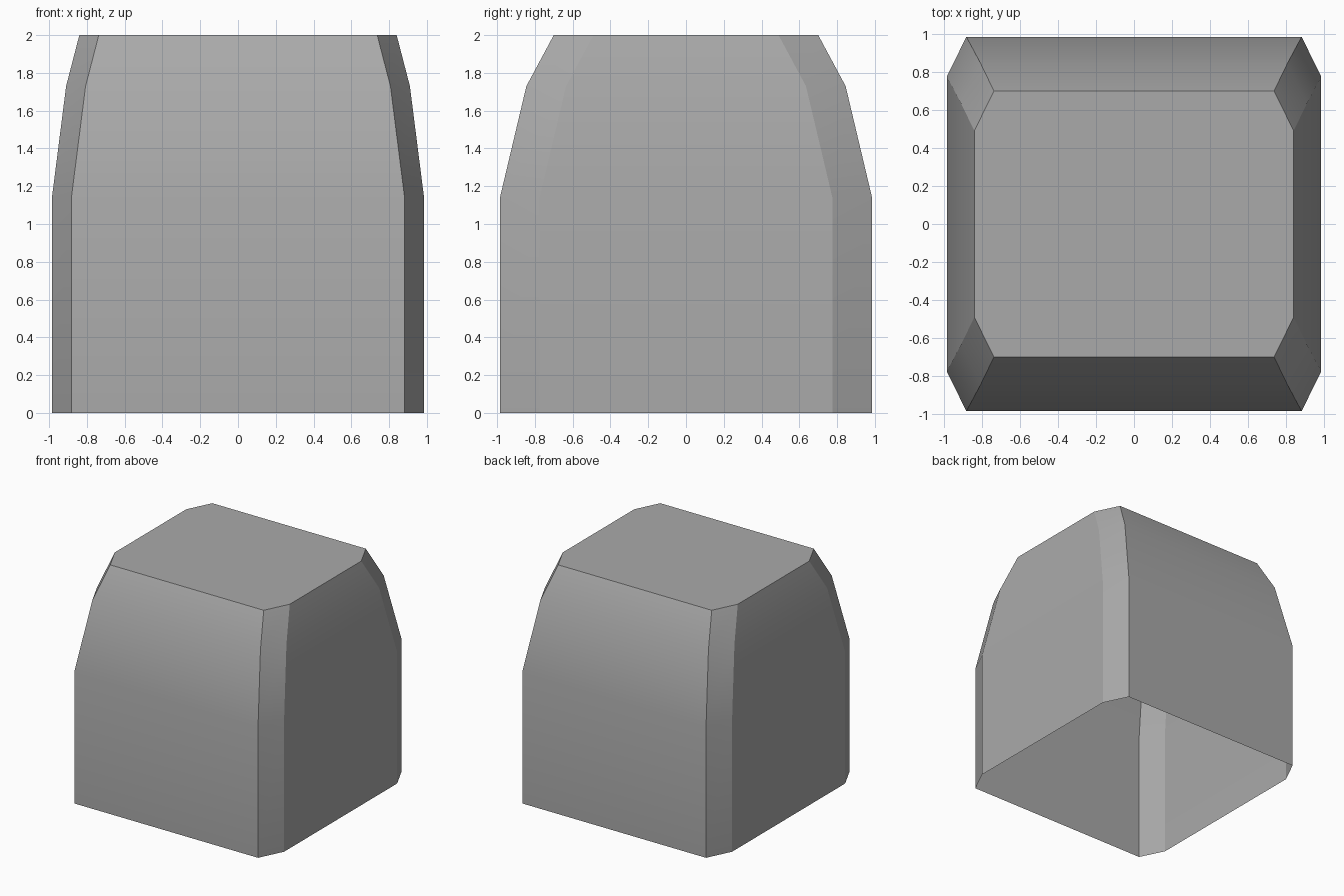
import bpy
import bmesh

cube = bpy.data.objects.get("Cube")
if cube:
    bpy.data.objects.remove(cube, do_unlink=True)

# Plain grey material
grey = bpy.data.materials.new("plain_grey")
grey.use_nodes = True
colour = (0.4, 0.4, 0.4, 1)
grey.diffuse_color = colour
grey.node_tree.nodes["Principled BSDF"].inputs["Base Color"].default_value = colour

# Profile: height, half width, half depth
PROFILE = [(0, 0.985, 0.985), (1.14, 0.985, 0.985), (1.73, 0.91, 0.845), (2, 0.84, 0.70)]
CUT_X, CUT_Y = 0.103, 0.21  # corner chamfer


def ring(bm, z, x, y):
    """Octagonal section with uneven corner cuts, counter-clockwise."""
    a, b = x - CUT_X, y - CUT_Y
    corners = [(x, -b), (x, b), (a, y), (-a, y), (-x, b), (-x, -b), (-a, -y), (a, -y)]
    return [bm.verts.new((px, py, z)) for px, py in corners]


# Tapered shell, closed on top and open underneath
bm = bmesh.new()
rings = [ring(bm, *level) for level in PROFILE]
for low, high in zip(rings, rings[1:]):
    for i in range(8):
        j = (i + 1) % 8
        bm.faces.new((low[i], low[j], high[j], high[i]))
bm.faces.new(rings[-1])

# Smooth up each side, crisp at the corners and the top rim
for face in bm.faces:
    face.smooth = True
inner_levels = [set(r) for r in rings[1:-1]]
for edge in bm.edges:
    edge.smooth = any(set(edge.verts) <= level for level in inner_levels)

mesh = bpy.data.meshes.new("tapered_shell")
bm.to_mesh(mesh)
bm.free()
mesh.materials.append(grey)
shell = bpy.data.objects.new("tapered_shell", mesh)
bpy.context.collection.objects.link(shell)
